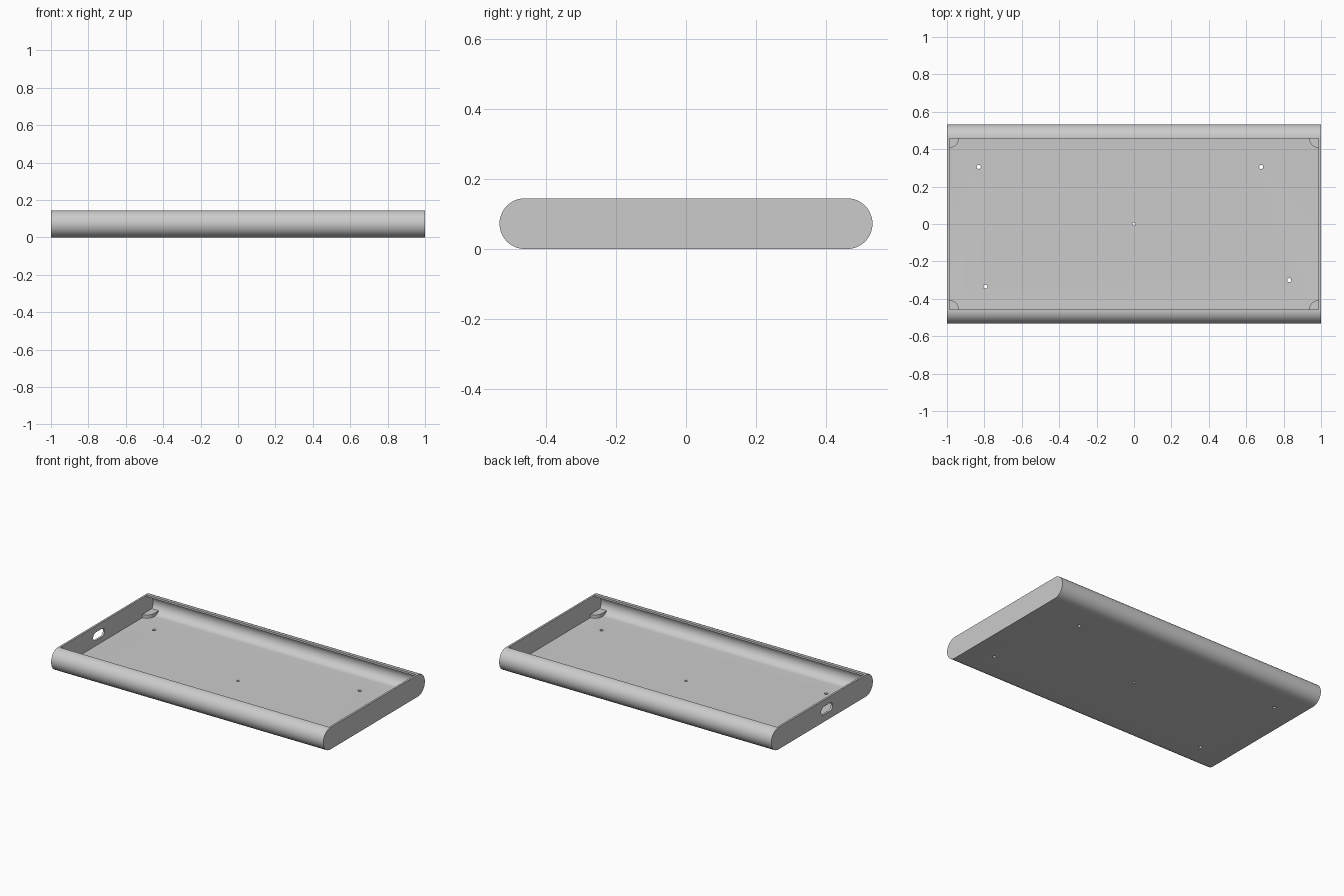
import bpy, bmesh, math
from mathutils import Vector

if "Cube" in bpy.data.objects:
    bpy.data.objects.remove(bpy.data.objects["Cube"], do_unlink=True)

HALF_X, HALF_Y, HEIGHT, WALL = 1.0, 0.533, 0.145, 0.013
OPEN_Y = 0.457

grey = bpy.data.materials.new("plain grey")
grey.use_nodes = True
grey.diffuse_color = (0.6, 0.6, 0.6, 1)
grey.node_tree.nodes["Principled BSDF"].inputs["Base Color"].default_value = (0.6, 0.6, 0.6, 1)


def loft(name, ring_a, ring_b):
    """Closed solid between two matching outlines."""
    bm = bmesh.new()
    a = [bm.verts.new(p) for p in ring_a]
    b = [bm.verts.new(p) for p in ring_b]
    n = len(a)
    bm.faces.new(a)
    bm.faces.new(b)
    for i in range(n):
        j = (i + 1) % n
        bm.faces.new((a[i], a[j], b[j], b[i]))
    bmesh.ops.recalc_face_normals(bm, faces=bm.faces)
    mesh = bpy.data.meshes.new(name)
    bm.to_mesh(mesh)
    bm.free()
    mesh.materials.append(grey)
    obj = bpy.data.objects.new(name, mesh)
    bpy.context.collection.objects.link(obj)
    return obj


def stadium(half_width, radius, steps=24):
    """Outline with two half-round ends, centred on the origin."""
    pts = []
    for side in (1, -1):
        for i in range(steps + 1):
            t = math.pi * (i / steps - 0.5)
            pts.append((side * (half_width - radius + radius * math.cos(t)),
                        side * radius * math.sin(t)))
    return pts


def bar(name, outline, x0, x1, y=0, z=HEIGHT / 2):
    """Outline in y and z, extruded along x."""
    return loft(name, *[[(x, y + u, z + v) for u, v in outline] for x in (x0, x1)])


def column(name, outline, x, y, z0, z1):
    """Outline in x and y, extruded upward."""
    return loft(name, *[[(x + u, y + v, z) for u, v in outline] for z in (z0, z1)])


def activate(obj):
    bpy.ops.object.select_all(action="DESELECT")
    obj.select_set(True)
    bpy.context.view_layer.objects.active = obj


def cut(obj, cutter):
    cutter.hide_render = True
    mod = obj.modifiers.new("cut", "BOOLEAN")
    mod.operation, mod.solver, mod.object = "DIFFERENCE", "EXACT", cutter
    activate(obj)
    bpy.ops.object.modifier_apply(modifier=mod.name)
    bpy.data.objects.remove(cutter, do_unlink=True)


# Tray shell with half-round long sides, hollowed out and open on top
shell = bar("tray_shell", stadium(HALF_Y, HEIGHT / 2), -HALF_X, HALF_X)
inner_x = HALF_X - WALL
cut(shell, bar("cavity", stadium(HALF_Y - WALL, HEIGHT / 2 - WALL), -inner_x, inner_x))
opening = [(-inner_x, -OPEN_Y), (inner_x, -OPEN_Y), (inner_x, OPEN_Y), (-inner_x, OPEN_Y)]
cut(shell, column("opening", opening, 0, 0, HEIGHT / 2, HEIGHT * 2))

# Port slot through the end wall
cut(shell, bar("port_slot", stadium(0.06, 0.027, 12), -1.1, -0.95, y=-0.05, z=0.075))

# Screw holes through the floor
for x, y, r in ((-0.83, 0.305, 0.011), (0.68, 0.305, 0.011), (-0.795, -0.335, 0.011),
                (0.83, -0.30, 0.011), (0, 0, 0.009)):
    cut(shell, column("screw_hole", stadium(r, r, 10)[1:-1], x, y, -0.05, 0.05))

activate(shell)
bpy.ops.object.shade_smooth_by_angle(angle=math.radians(30))


# Rounded corner tabs resting on the floor and meeting the curved sides
def tab_ring(sx, sy, reach, z, r=0.05):
    pts = [(-0.005, -reach), (r, -reach)]
    pts += [(r * math.cos(t), r * math.sin(t))
            for t in (math.pi / 2 * i / 12 for i in range(13))]
    pts.append((-0.005, r))
    return [Vector((sx * (inner_x - u), sy * (OPEN_Y - v), z)) for u, v in pts]


for sx, x_name in ((1, "left"), (-1, "right")):
    for sy, y_name in ((-1, "front"), (1, "back")):
        tab = loft(f"corner_tab_{y_name}_{x_name}",
                   tab_ring(sx, sy, 0.03, WALL - 0.002), tab_ring(sx, sy, 0.055, 0.035))
        activate(tab)
        bpy.ops.object.shade_smooth_by_angle(angle=math.radians(30))
